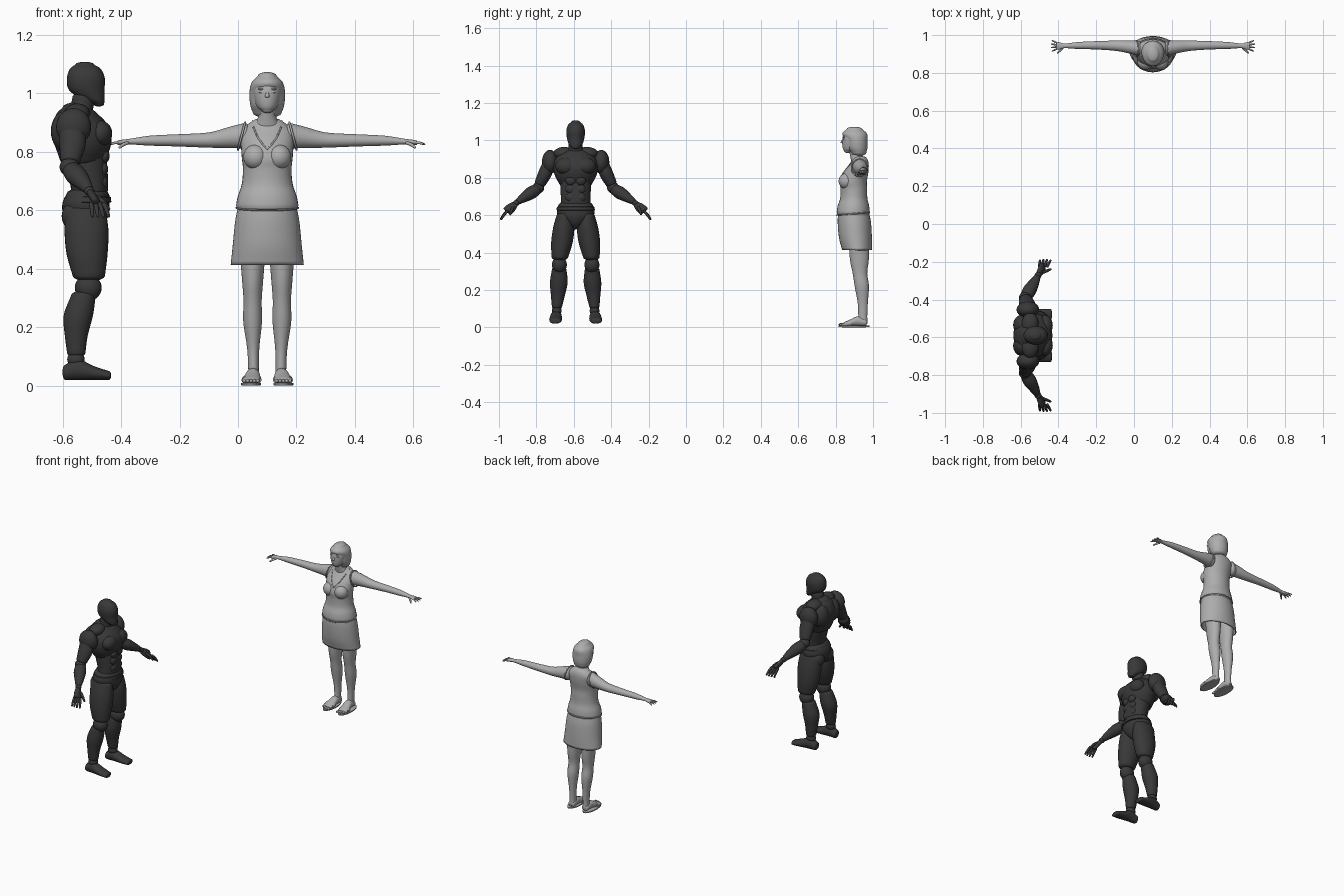
import bpy
import bmesh
from math import sin, cos, pi, radians
from mathutils import Vector, Matrix
from mathutils.bvhtree import BVHTree

if "Cube" in bpy.data.objects:
    bpy.data.objects.remove(bpy.data.objects["Cube"])

X, Y, Z = Vector((1, 0, 0)), Vector((0, 1, 0)), Vector((0, 0, 1))
SIDES = (("left", 1), ("right", -1))


def material(name, value):
    mat = bpy.data.materials.new(name)
    mat.use_nodes = True
    colour = (value, value, value, 1)
    mat.diffuse_color = colour
    mat.node_tree.nodes["Principled BSDF"].inputs["Base Color"].default_value = colour
    return mat


def smooth_rings(rings, steps):
    """Catmull-Rom interpolation through (x, y, z, width, depth) rings."""
    pts = [Vector(r) for r in rings]
    pts = [pts[0] * 2 - pts[1]] + pts + [pts[-1] * 2 - pts[-2]]
    out = []
    for p0, p1, p2, p3 in zip(pts, pts[1:], pts[2:], pts[3:]):
        for i in range(steps):
            t = i / steps
            out.append((p1 * 2 + (p2 - p0) * t + (p0 * 2 - p1 * 5 + p2 * 4 - p3) * t ** 2
                        + (p1 * 3 - p0 - p2 * 3 + p3) * t ** 3) / 2)
    return out + [pts[-2]]


class Figure:
    """A facing -y figure, placed in the scene by a matrix."""

    def __init__(self, prefix, mat, place):
        self.prefix, self.mat, self.place = prefix, mat, place

    def add(self, name, data):
        obj = bpy.data.objects.new(self.prefix + "_" + name, data)
        bpy.context.collection.objects.link(obj)
        data.materials.append(self.mat)
        obj.matrix_world = self.place
        return obj

    def finish(self, name, bm):
        bmesh.ops.recalc_face_normals(bm, faces=bm.faces)
        mesh = bpy.data.meshes.new(name)
        bm.to_mesh(mesh)
        bm.free()
        mesh.shade_smooth()
        mesh.set_sharp_from_angle(angle=radians(50))
        return self.add(name, mesh)

    def loft(self, name, rings, axis=None, mirror=1, seg=32, steps=5, ends=0.4):
        """Skin elliptical rings, with rounded ends unless ends is zero."""
        first, last = Vector(rings[0][:3]), Vector(rings[-1][:3])
        axis = axis or (last - first).normalized()
        if (last - first).dot(axis) < 0:
            axis = -axis
        side = Y if abs(axis.x) > 0.7 else X
        u = (side - axis * side.dot(axis)).normalized()
        v = axis.cross(u)
        body = [(r.to_3d() if len(r) == 3 else Vector(r[:3]), r[3], r[4])
                for r in smooth_rings(rings, steps)]

        def dome(ring, sign):
            c, a, b = ring
            return [(c + axis * sign * ends * min(a, b) * sin(t), a * cos(t), b * cos(t))
                    for t in (pi / 8, pi / 4, pi * 0.37, pi * 0.46)]

        if ends:
            body = dome(body[0], -1)[::-1] + body + dome(body[-1], 1)
        bm = bmesh.new()
        loops = []
        for c, a, b in body:
            loop = []
            for i in range(seg):
                t = 2 * pi * i / seg
                p = c + u * a * cos(t) + v * b * sin(t)
                loop.append(bm.verts.new((p.x * mirror, p.y, p.z)))
            loops.append(loop)
        for low, high in zip(loops, loops[1:]):
            for i in range(seg):
                j = (i + 1) % seg
                bm.faces.new((low[i], low[j], high[j], high[i]))
        if ends:
            bm.faces.new(loops[0])
            bm.faces.new(loops[-1])
        return self.finish(name, bm)

    def ball(self, name, centre, radii):
        bm = bmesh.new()
        bmesh.ops.create_uvsphere(bm, u_segments=24, v_segments=14, radius=1)
        bm.transform(Matrix.Translation(centre) @ Matrix.Diagonal((*radii, 1)))
        return self.finish(name, bm)

    def cord(self, name, points, radius, cyclic=False):
        curve = bpy.data.curves.new(name, "CURVE")
        curve.dimensions, curve.bevel_depth, curve.bevel_resolution = "3D", radius, 2
        spline = curve.splines.new("POLY")
        spline.points.add(len(points) - 1)
        for point, p in zip(spline.points, points):
            point.co = (*p, 1)
        spline.use_cyclic_u = cyclic
        return self.add(name, curve)

    def finger(self, name, start, end, radius, mirror):
        a, b = Vector(start), Vector(end)
        mid = a.lerp(b, 0.5) + Z * radius * 0.4
        rings = [(*a, radius, radius), (*mid, radius, radius), (*b, radius * 0.7, radius * 0.7)]
        self.loft(name, rings, mirror=mirror, seg=10, steps=3, ends=0.9)


# ---------- standing woman with arms held out ----------
w = Figure("woman", material("light grey", 0.42), Matrix.Translation((0.1, 0.9, 0)))

w.loft("head", [(0, -.035, .94, .018, .018), (0, -.02, .955, .035, .041), (0, -.01, .985, .046, .055),
                (0, -.002, 1.02, .05, .06), (0, 0, 1.05, .038, .048)], Z)
w.loft("hair", [(0, .022, .933, .049, .042), (0, .016, .96, .058, .054), (0, .012, 1, .061, .058),
                (0, .002, 1.035, .054, .066), (0, 0, 1.06, .032, .042)], Z)
w.loft("neck", [(0, .025, .88, .05, .04), (0, .01, .92, .031, .033), (0, 0, .96, .03, .032)], Z)
torso = w.loft("top", [(0, -.006, .606, .104, .086), (0, -.006, .62, .106, .088), (0, -.005, .65, .1, .084),
                       (0, -.003, .69, .087, .073), (0, -.003, .74, .083, .071), (0, -.005, .78, .087, .072),
                       (0, .008, .83, .09, .067), (0, .024, .87, .088, .053), (0, .03, .895, .065, .042),
                       (0, .028, .91, .042, .034)], Z, ends=.15)
skirt = w.loft("skirt", [(0, -.004, .612, .1, .083), (0, 0, .56, .11, .089), (0, .006, .48, .118, .088),
                         (0, .015, .413, .125, .08)], Z, seg=48, ends=0)
skirt.modifiers.new("cloth", "SOLIDIFY").thickness = 0.006
w.cord("waist_hem", [(.106 * cos(t), .088 * sin(t) - .006, .608 + .008 * sin(t))
                     for t in [2 * pi * i / 48 for i in range(48)]], .003, True)

# Neckline laid onto the top
tree = BVHTree.FromPolygons([v.co for v in torso.data.vertices], [p.vertices for p in torso.data.polygons])
neck_path = [(.052, .03, .91), (.048, -.01, .885), (.034, -.05, .855), (.016, -.07, .83), (0, -.08, .812)]
neck_path += [(-x, y, z) for x, y, z in neck_path[-2::-1]]
w.cord("neckline", [tree.find_nearest(Vector(p))[0] for p in neck_path], .003)

# Face
w.loft("nose", [(0, -.058, 1.008, .004, .005), (0, -.066, .988, .008, .009)], Z, seg=12)
w.ball("lips", (0, -.057, .967), (.015, .006, .005))
for side, s in SIDES:
    w.ball(side + "_eye", (s * .019, -.056, 1.005), (.009, .005, .005))
    w.ball(side + "_brow", (s * .02, -.057, 1.015), (.012, .005, .003))

for side, s in SIDES:
    w.ball(side + "_bust", (s * .04, -.042, .782), (.042, .042, .043))
    w.cord(side + "_armhole", [(s * (.088 - .012 * sin(t)), .028 + .043 * cos(t), .854 + .046 * sin(t))
                               for t in [2 * pi * i / 32 for i in range(32)]], .004, True)
    w.loft(side + "_arm", [(.075, .03, .855, .04, .044), (.13, .038, .849, .034, .036),
                           (.2, .044, .84, .027, .026), (.3, .046, .839, .022, .021),
                           (.4, .045, .838, .018, .017), (.465, .043, .835, .012, .01),
                           (.49, .043, .833, .018, .009), (.51, .043, .831, .021, .008)], X, s)
    for i in range(4):
        spread = (i - 1.5) / 1.5
        w.finger(f"{side}_finger_{i + 1}", (.508, .043 + .016 * spread, .831),
                 (.54 - .007 * abs(spread), .043 + .028 * spread, .826), .0045, s)
    w.finger(side + "_thumb", (.478, .03, .83), (.505, .006, .815), .006, s)

    w.loft(side + "_leg", [(.05, .025, .46, .044, .055), (.05, .027, .36, .036, .05),
                           (.05, .03, .29, .031, .039), (.05, .04, .22, .032, .038),
                           (.048, .045, .13, .021, .027), (.047, .045, .06, .018, .024),
                           (.047, .045, .025, .019, .026)], Z, s)
    w.loft(side + "_foot", [(.048, .06, .026, .021, .018), (.049, .02, .034, .024, .026),
                            (.052, -.02, .025, .029, .018), (.055, -.055, .018, .03, .01)], Y, s)
    w.loft(side + "_sandal_sole", [(.055, -.002, .002, .034, .082), (.055, -.002, .009, .034, .082)],
           Z, s, ends=.05)
    w.loft(side + "_sandal_strap", [(.053, -.018, .022, .033, .02), (.054, -.038, .019, .034, .016)],
           Y, s, ends=.1)
    for i in range(5):
        w.ball(f"{side}_toe_{i + 1}", (s * (.032 + .0115 * i), -.07 + .0025 * i * i * .5, .016),
               (.0065, .014, .007))

# ---------- jointed muscular mannequin, turned to face +x ----------
m = Figure("mannequin", material("charcoal", 0.04),
           Matrix.Translation((-.52, -.59, 0)) @ Matrix.Rotation(pi / 2, 4, "Z"))

m.loft("head", [(0, -.044, .962, .022, .018), (0, -.027, .978, .036, .037), (0, -.003, 1.01, .046, .06),
                (0, 0, 1.05, .05, .065), (0, .002, 1.083, .04, .053), (0, .004, 1.098, .024, .032)], Z)
m.loft("neck", [(0, .03, .92, .055, .05), (0, .015, .95, .04, .04), (0, .005, .99, .037, .04)], Z)
m.loft("chest", [(0, .012, .775, .092, .078), (0, .01, .81, .11, .092), (0, .014, .85, .119, .102),
                 (0, .02, .89, .115, .097), (0, .03, .93, .085, .07), (0, .033, .95, .052, .048)], Z)
m.loft("abdomen", [(0, -.008, .63, .084, .06), (0, -.012, .68, .079, .064), (0, -.002, .75, .082, .071),
                   (0, .01, .82, .085, .078)], Z)
m.loft("pelvis", [(0, 0, .535, .026, .045), (0, 0, .555, .055, .064), (0, 0, .59, .093, .079),
                  (0, 0, .625, .101, .08), (0, -.006, .652, .093, .074)], Z)
m.loft("belt", [(0, -.004, .628, .104, .083), (0, -.006, .645, .099, .079)], Z, ends=.08)

for side, s in SIDES:
    m.ball(side + "_pectoral", (s * .052, -.048, .862), (.056, .042, .045))
    m.ball(side + "_shoulder_blade", (s * .055, .07, .87), (.055, .05, .07))
    m.ball(side + "_trapezius", (s * .06, .03, .93), (.06, .045, .035))
    m.ball(side + "_buttock", (s * .046, .038, .58), (.046, .045, .05))
    for i in range(3):
        m.ball(f"{side}_stomach_muscle_{i + 1}", (s * .026, -.058 - .005 * (i == 0), .785 - .045 * i),
               (.028, .018, .025))

    # Arm
    m.ball(side + "_shoulder", (s * .137, .042, .885), (.043, .06, .064))
    m.loft(side + "_upper_arm", [(.145, .045, .87, .034, .045), (.165, .046, .82, .036, .044),
                                 (.19, .053, .77, .03, .034)], mirror=s)
    m.ball(side + "_elbow", (s * .199, .056, .748), (.031, .034, .032))
    m.loft(side + "_forearm", [(.208, .05, .738, .032, .03), (.24, .032, .718, .036, .034),
                               (.28, .008, .692, .027, .025), (.31, -.008, .672, .018, .016)], mirror=s)
    m.ball(side + "_wrist", (s * .318, -.012, .665), (.017, .018, .016))
    m.loft(side + "_palm", [(.325, -.016, .658, .018, .013), (.345, -.028, .64, .027, .014),
                            (.365, -.038, .622, .028, .012)], mirror=s)
    for i in range(4):
        spread = (i - 1.5) / 1.5
        m.finger(f"{side}_finger_{i + 1}", (.366, -.04 + .021 * spread, .622),
                 (.402 - .005 * abs(spread), -.05 + .028 * spread, .58), .0075, s)
    m.finger(side + "_thumb", (.335, -.042, .643), (.35, -.078, .605), .008, s)

    # Leg
    m.loft(side + "_thigh", [(.06, 0, .6, .042, .068), (.064, -.002, .53, .057, .075),
                             (.074, -.004, .45, .057, .07), (.084, -.01, .375, .044, .055)], Z, s)
    m.ball(side + "_knee", (s * .087, -.008, .335), (.04, .046, .045))
    m.loft(side + "_shin", [(.088, .008, .31, .039, .042), (.09, .026, .24, .047, .05),
                            (.095, .033, .17, .037, .039), (.1, .033, .11, .027, .031)], Z, s)
    m.ball(side + "_ankle", (s * .101, .034, .09), (.026, .03, .028))
    m.loft(side + "_foot", [(.102, .07, .046, .026, .026), (.104, .03, .056, .03, .036),
                            (.107, -.03, .043, .034, .023), (.11, -.08, .035, .03, .015)], Y, s)
